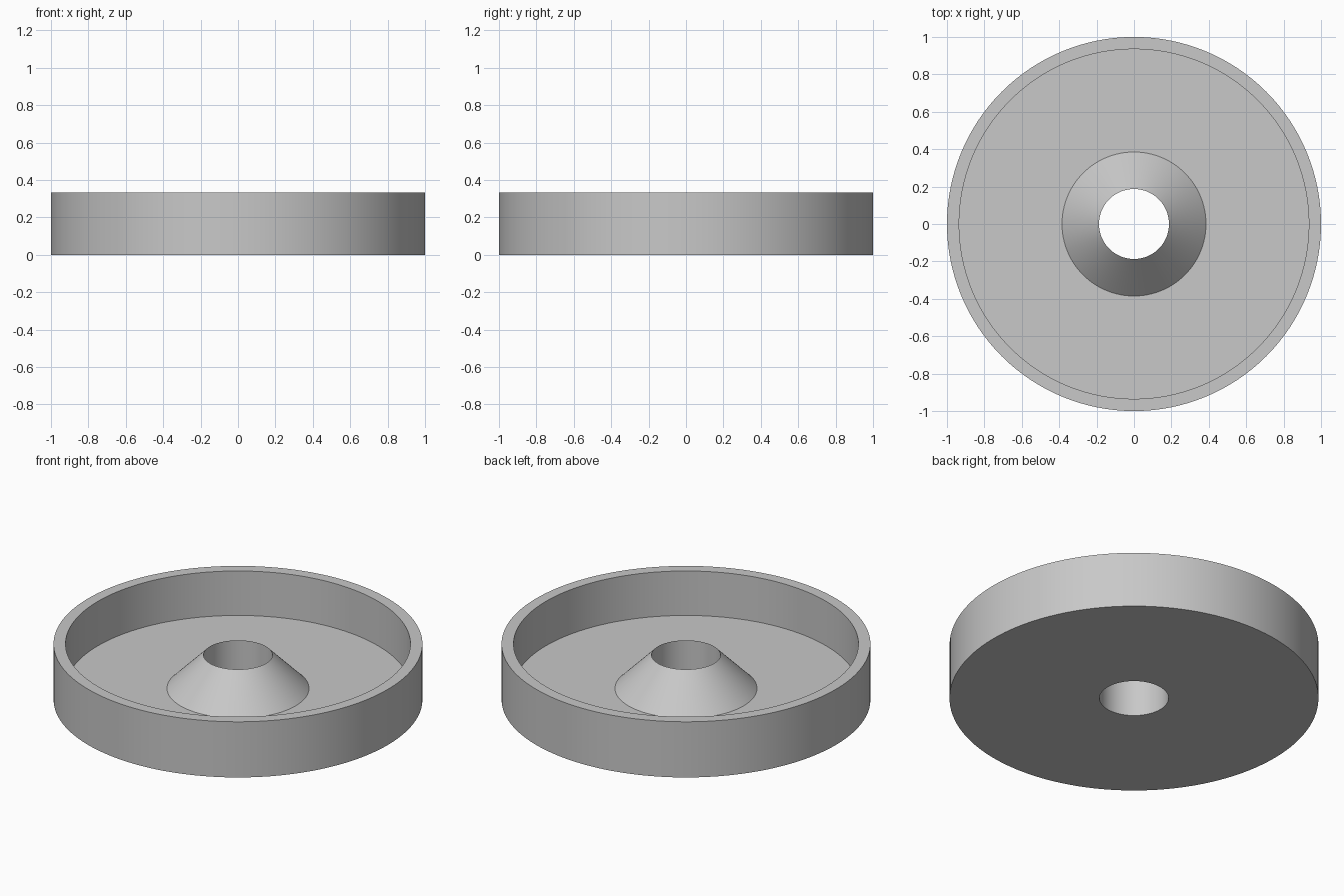
import bpy
import bmesh
import math

SEGMENTS = 128

cube = bpy.data.objects.get("Cube")
if cube:
    bpy.data.objects.remove(cube, do_unlink=True)

# Single plain grey material
grey = bpy.data.materials.new("plain_grey")
grey.use_nodes = True
colour = (0.58, 0.58, 0.58, 1)
grey.diffuse_color = colour
grey.node_tree.nodes["Principled BSDF"].inputs["Base Color"].default_value = colour

# Closed cross-section (radius, height): base, rim, floor, central cone and bore
profile = [
    (0.187, 0), (1, 0), (1, 0.333), (0.935, 0.333),
    (0.935, 0.067), (0.385, 0.067), (0.187, 0.267),
]

# Revolve the section around the vertical axis
bm = bmesh.new()
verts = [bm.verts.new((r, 0, z)) for r, z in profile]
edges = [bm.edges.new((a, b)) for a, b in zip(verts, verts[1:] + verts[:1])]
bmesh.ops.spin(bm, geom=verts + edges, cent=(0, 0, 0), axis=(0, 0, 1),
               angle=math.tau, steps=SEGMENTS, use_merge=True)
bmesh.ops.remove_doubles(bm, verts=bm.verts, dist=0.0001)
bmesh.ops.recalc_face_normals(bm, faces=bm.faces)

mesh = bpy.data.meshes.new("round_tray")
bm.to_mesh(mesh)
bm.free()
mesh.materials.append(grey)
tray = bpy.data.objects.new("round_tray", mesh)
bpy.context.collection.objects.link(tray)

# Smooth round walls with crisp edges
bpy.ops.object.select_all(action="DESELECT")
tray.select_set(True)
bpy.context.view_layer.objects.active = tray
bpy.ops.object.shade_smooth_by_angle(angle=math.radians(30))
